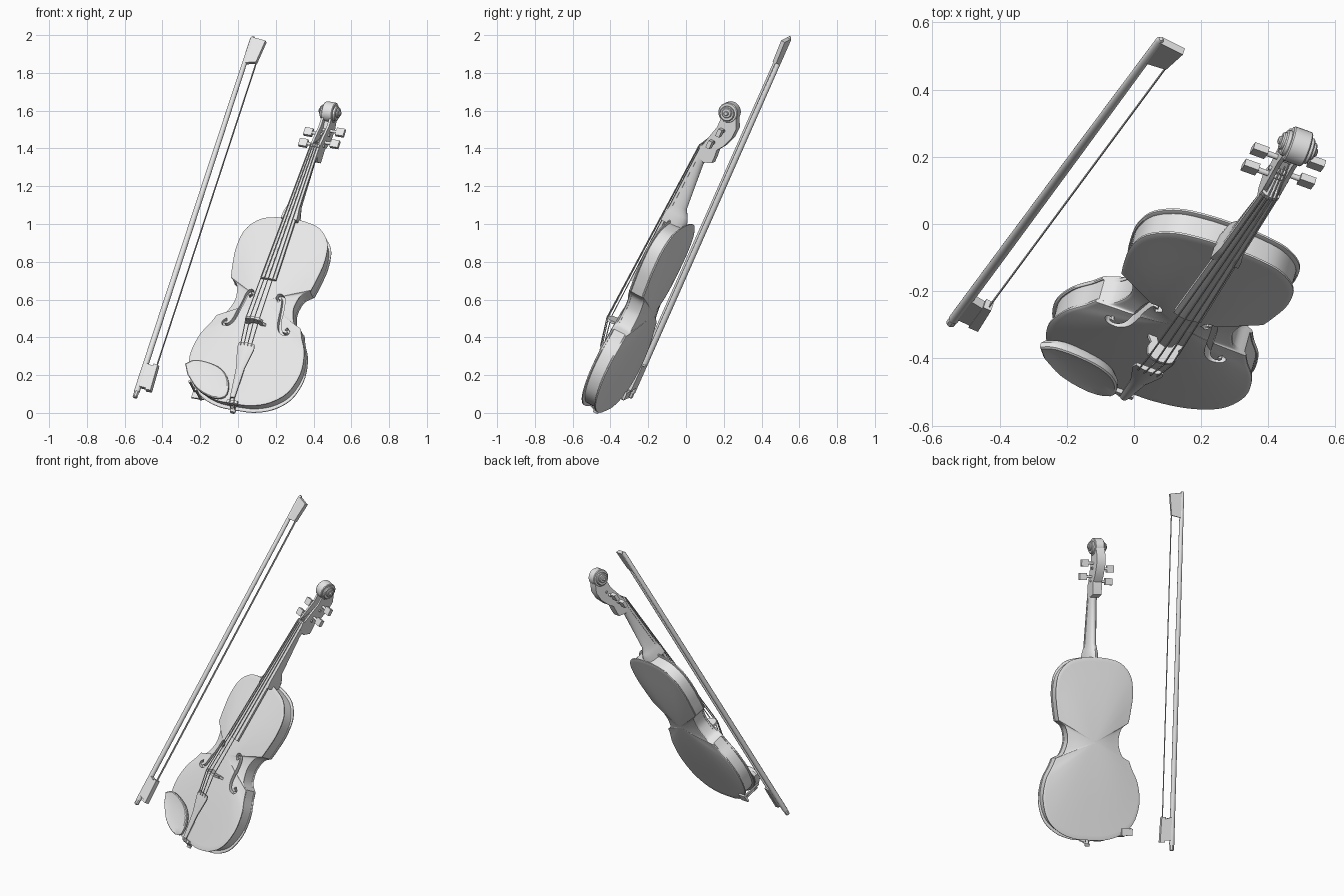
import bpy, bmesh, math
from mathutils import Vector, Matrix

cube = bpy.data.objects.get("Cube")
if cube:
    bpy.data.objects.remove(cube, do_unlink=True)

grey = bpy.data.materials.new("plain_grey")
grey.use_nodes = True
grey.diffuse_color = (0.8, 0.8, 0.8, 1)
grey.node_tree.nodes["Principled BSDF"].inputs["Base Color"].default_value = (0.8, 0.8, 0.8, 1)


def frame(across, along, origin):
    v = Vector(along).normalized()
    u = Vector(across)
    u = (u - v * u.dot(v)).normalized()
    m = Matrix((u, v, u.cross(v))).transposed().to_4x4()
    m.translation = origin
    return m


# Local axes: x across, y along the length, z out of the front
U = Vector((0.93, -0.335, -0.15))
VIOLIN = frame(U, (0.282, 0.382, 0.88), U * 0.133)
BOW = frame((0.913, -0.39, -0.127), (0.625, 0.845, 1.905), (-0.545, -0.295, 0.085))
parts = []


def loft(name, rings, where=VIOLIN):
    """Skin a row of equal rings and cap both ends."""
    bm = bmesh.new()
    loops = [[bm.verts.new(p) for p in ring] for ring in rings]
    n = len(loops[0])
    for a, b in zip(loops, loops[1:]):
        for i in range(n):
            j = (i + 1) % n
            bm.faces.new((a[i], a[j], b[j], b[i]))
    bm.faces.new(loops[0])
    bm.faces.new(loops[-1])
    bmesh.ops.recalc_face_normals(bm, faces=bm.faces)
    mesh = bpy.data.meshes.new(name)
    bm.to_mesh(mesh)
    bm.free()
    mesh.materials.append(grey)
    ob = bpy.data.objects.new(name, mesh)
    ob.matrix_world = where
    bpy.context.collection.objects.link(ob)
    parts.append(ob)
    return ob


def prism(name, pts, lo, hi, axis=2, where=VIOLIN):
    """Extrude a flat profile along one axis."""
    def place(p, d):
        q = list(p)
        q.insert(axis, d)
        return q
    return loft(name, [[place(p, d) for p in pts] for d in (lo, hi)], where)


def box(name, lo, hi, where=VIOLIN):
    rect = [(lo[0], lo[1]), (hi[0], lo[1]), (hi[0], hi[1]), (lo[0], hi[1])]
    return prism(name, rect, lo[2], hi[2], 2, where)


def tube(name, path, radii, sides=6, where=VIOLIN):
    path = [Vector(p) for p in path]
    if not isinstance(radii, (list, tuple)):
        radii = [radii] * len(path)
    rings = []
    for i, p in enumerate(path):
        d = (path[min(i + 1, len(path) - 1)] - path[max(i - 1, 0)]).normalized()
        ref = Vector((0, 0, 1)) if abs(d.z) < 0.8 else Vector((1, 0, 0))
        e = d.cross(ref).normalized()
        f = d.cross(e)
        turn = [math.tau * k / sides for k in range(sides)]
        rings.append([p + (e * math.cos(t) + f * math.sin(t)) * radii[i] for t in turn])
    return loft(name, rings, where)


def spline(pts, steps=5):
    pts = [Vector(p) for p in pts]
    ext = [pts[0] * 2 - pts[1]] + pts + [pts[-1] * 2 - pts[-2]]
    out = []
    for a, b, c, d in zip(ext, ext[1:], ext[2:], ext[3:]):
        for k in range(steps):
            t = k / steps
            out.append(0.5 * (2 * b + (c - a) * t + (2 * a - 5 * b + 4 * c - d) * t * t
                              + (3 * b - a - 3 * c + d) * t ** 3))
    return out + [pts[-1]]


# Body outline: lower bout, waist and upper bout meet at sharp corners
lower = [(0, -.155), (.1, -.15), (.2, -.115), (.28, -.04), (.315, .08), (.3, .2), (.26, .285), (.24, .335)]
waist = [(.24, .335), (.195, .36), (.17, .42), (.167, .47), (.185, .53), (.228, .565)]
upper = [(.228, .565), (.24, .63), (.252, .74), (.235, .85), (.17, .925), (.08, .952), (0, .957)]
half = spline(lower)[:-1] + spline(waist)[:-1] + spline(upper)
outline = half + [Vector((-p.x, p.y)) for p in reversed(half[1:-1])]
MID = 0.44


def ring(f, h):
    return [(p.x * f, MID + (p.y - MID) * f, h) for p in outline]


def plate(name, inner, edge, arch):
    rings = [ring(.985, inner), ring(1, inner * .7 + edge * .3), ring(1, inner * .2 + edge * .8), ring(.985, edge)]
    rings += [ring(f, edge + arch * (1 - f * f) ** 1.3) for f in (.95, .87, .75, .6, .45, .3, .15, .03)]
    return loft(name, rings)


loft("ribs", [ring(.97, .378), ring(.97, .452)])
plate("back_plate", .382, .37, -.025)
front = plate("front_plate", .448, .46, .033)

# Sound holes, cut as tapering S shapes
f_path = spline([(.085, .462), (.07, .475), (.078, .495), (.1, .485), (.11, .44), (.117, .39),
                 (.128, .32), (.15, .285), (.178, .282), (.186, .3), (.168, .312)], 4)
for side in (-1, 1):
    left, right = [], []
    n = len(f_path) - 1
    for i, p in enumerate(f_path):
        d = (f_path[min(i + 1, n)] - f_path[max(i - 1, 0)]).normalized()
        w = .005 + .004 * math.sin(math.pi * i / n) + (.004 if i < 2 or i > n - 2 else 0)
        left.append((side * (p.x - d.y * w), p.y + d.x * w))
        right.append((side * (p.x + d.y * w), p.y - d.x * w))
    cutter = prism("sound_hole_cutter", left + right[::-1], .453, .56)
    cutter.hide_render = True
    parts.remove(cutter)
    mod = front.modifiers.new("sound_hole", "BOOLEAN")
    mod.operation, mod.solver, mod.object = "DIFFERENCE", "EXACT", cutter
    bpy.context.view_layer.update()
    bpy.context.view_layer.objects.active = front
    bpy.ops.object.modifier_apply(modifier=mod.name)
    bpy.data.objects.remove(cutter, do_unlink=True)


def crowned_strip(name, rows):
    """Strip with a gently rounded top: rows of (along, half width, top, thickness)."""
    loft(name, [[(-w, s, h - t), (-w, s, h - .008), (-w * .5, s, h - .002), (0, s, h),
                 (w * .5, s, h - .002), (w, s, h - .008), (w, s, h - t)] for s, w, h, t in rows])


crowned_strip("fingerboard", [(.563, .044, .53, .022), (1.385, .027, .474, .022)])
crowned_strip("nut", [(1.383, .027, .479, .03), (1.4, .027, .477, .03)])
crowned_strip("tailpiece", [(-.135, .013, .498, .014), (-.05, .018, .508, .016), (.03, .023, .518, .016),
                            (.09, .036, .526, .016), (.145, .047, .533, .016), (.172, .043, .536, .016)])

# Neck with heel, half round below
neck = []
for s, w, top, back in [(.935, .045, .5, .372), (.975, .042, .5, .372), (1.0, .037, .495, .382),
                        (1.04, .031, .487, .405), (1.3, .027, .466, .42), (1.36, .027, .46, .41)]:
    neck.append([(-w * math.cos(math.pi * k / 10), s, top - (top - back) * math.sin(math.pi * k / 10) ** .8)
                 for k in range(11)])
loft("neck", neck)

# Peg box: two cheeks and a floor
back_line = [(1.62, .348), (1.57, .325), (1.51, .328), (1.45, .352), (1.415, .376), (1.37, .373), (1.338, .374), (1.32, .42)]
cheek = [(1.34, .46), (1.395, .462), (1.46, .445), (1.53, .425), (1.585, .425), (1.63, .40)] + back_line
floor = [(1.34, .46), (1.39, .46), (1.42, .41), (1.5, .375), (1.56, .39), (1.6, .41)] + back_line
for side, label in ((-1, "right"), (1, "left")):
    prism(label + "_peg_box_cheek", cheek, side * .016, side * .028, 0)
prism("peg_box_floor", floor, -.017, .017, 0)

# Scroll: narrowing turns that step outwards
for i, (r, w, ds) in enumerate([(.054, .03, 0), (.04, .044, -.004), (.027, .054, .002), (.013, .062, 0)]):
    tube("scroll_turn_%d" % (i + 1), [(-w, 1.627 + ds, .402), (-w + .004, 1.627 + ds, .402),
         (w - .004, 1.627 + ds, .402), (w, 1.627 + ds, .402)], [r - .004, r, r, r - .004], 28)

# Tuning pegs
for i, (side, s, h) in enumerate([(-1, 1.42, .415), (1, 1.445, .408), (-1, 1.497, .392), (1, 1.527, .384)]):
    tube("peg_shaft_%d" % (i + 1), [(-side * .036, s, h), (side * .07, s, h)], [.007, .009], 12)
    xs = sorted((side * .062, side * .108))
    box("peg_head_%d" % (i + 1), (xs[0], s - .021, h - .011), (xs[1], s + .021, h + .011))

# Bridge with arched feet and top
right_half = [(0, .512), (.022, .505), (.034, .482), (.058, .482), (.056, .494), (.043, .51),
              (.05, .528), (.043, .551), (.024, .561), (0, .565)]
prism("bridge", right_half + [(-x, h) for x, h in right_half[-2:0:-1]], .302, .316, 1)

# Strings
for i in range(4):
    k = (i - 1.5) / 1.5
    dip = .009 * k * k
    tube("string_%d" % (i + 1), [(k * .03, .155, .536 - .004 * k * k), (k * .037, .309, .568 - dip),
         (k * .018, 1.392, .481 - .003 * k * k), (k * .008, 1.43 + i * .03, .41)], .0028)

# Tail fittings
tube("end_button", [(0, -.145, .42), (0, -.172, .42), (0, -.176, .42), (0, -.19, .42)], [.01, .01, .017, .014], 14)
box("saddle", (-.03, -.16, .445), (.03, -.143, .474))
for side in (-1, 1):
    tube("tail_cord", [(side * .01, -.125, .49), (side * .012, -.161, .473), (side * .01, -.175, .42)], .004)

# Chin rest with a dished top, and its clamp
rest = spline([(-.31, .01), (-.27, .04), (-.2, .042), (-.12, .022), (-.065, -.02), (-.036, -.08), (-.04, -.138),
               (-.1, -.157), (-.2, -.122), (-.28, -.047)], 3)
centre = Vector((-.18, -.05))
loft("chin_rest", [[(*(centre + (p - centre) * f), h) for p in rest]
                   for f, h in ((.9, .468), (1, .484), (1, .498), (.95, .502), (.7, .498), (.3, .495))])
for x, y in ((-.216, -.118), (-.262, -.078)):
    tube("chin_rest_clamp", [(x, y, .36), (x, y, .48)], .007, 10)
box("chin_rest_clamp_foot", (-.27, -.118, .356), (-.2, -.075, .368))

# Bow: local x points from stick to hair
tube("bow_stick", [(0, .03, 0), (0, .5, 0), (0, 1.3, 0), (0, 2.165, 0), (0, 2.178, 0)],
     [.0155, .0155, .0145, .0125, .006], 14, BOW)
tube("bow_screw", [(0, -.005, 0), (0, 0, 0), (0, .035, 0)], [.01, .014, .014], 8, BOW)
prism("bow_head", [(0, 2.015), (.066, 2.03), (.08, 2.16), (0, 2.17)], -.011, .011, 2, BOW)
prism("bow_frog", [(.005, .06), (.05, .055), (.055, .185), (.005, .2)], -.013, .013, 2, BOW)
prism("frog_slide", [(.048, .045), (.079, .045), (.073, .2), (.048, .2)], -.015, .015, 2, BOW)
box("bow_hair", (.063, .19, -.006), (.066, 2.04, .006), BOW)

# Smooth shading with sharp edges kept
bpy.ops.object.select_all(action="DESELECT")
for ob in parts:
    ob.select_set(True)
bpy.context.view_layer.objects.active = parts[0]
bpy.ops.object.shade_smooth_by_angle(angle=math.radians(35))
